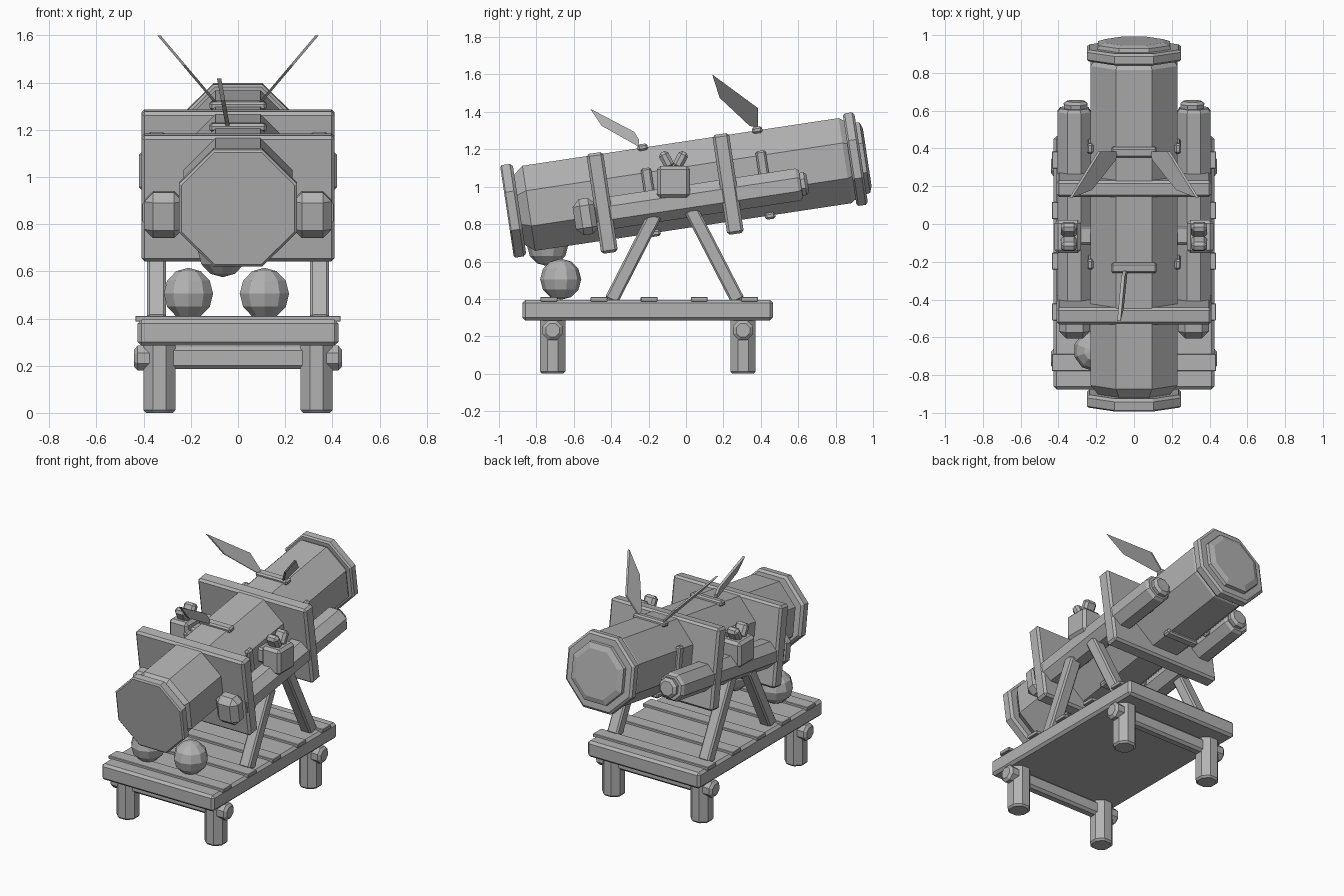
import bpy, bmesh, math
from mathutils import Matrix, Vector

if "Cube" in bpy.data.objects:
    bpy.data.objects.remove(bpy.data.objects["Cube"])

grey = bpy.data.materials.new("plain_grey")
grey.diffuse_color = (0.45, 0.45, 0.45, 1)
grey.use_nodes = True
grey.node_tree.nodes["Principled BSDF"].inputs["Base Color"].default_value = grey.diffuse_color

# Frame of the tilted barrel: local y runs along the bore
TILT = Matrix.Translation((0, 0, 1.011)) @ Matrix.Rotation(math.radians(8.57), 4, 'X')
FLAT = Matrix.Identity(4)


def finish(name, bm, matrix=FLAT, bevel=0):
    bmesh.ops.recalc_face_normals(bm, faces=bm.faces)
    if bevel:
        bmesh.ops.bevel(bm, geom=bm.edges[:], offset=bevel, segments=1,
                        affect='EDGES', clamp_overlap=True)
    mesh = bpy.data.meshes.new(name)
    bm.to_mesh(mesh)
    bm.free()
    mesh.materials.append(grey)
    ob = bpy.data.objects.new(name, mesh)
    ob.matrix_world = matrix
    bpy.context.collection.objects.link(ob)
    return ob


def box(name, center, size, matrix=FLAT, bevel=0.012):
    bm = bmesh.new()
    bmesh.ops.create_cube(bm, size=1)
    bmesh.ops.scale(bm, vec=size, verts=bm.verts)
    return finish(name, bm, matrix @ Matrix.Translation(center), bevel)


def octagon(name, profile, matrix=FLAT, x=0, z=0):
    """Eight-sided turned part along local y; profile = (position, apothem)."""
    bm = bmesh.new()
    rings = []
    for t, r in profile:
        R = r / math.cos(math.pi / 8)
        rings.append([bm.verts.new((x + R * math.cos(a), t, z + R * math.sin(a)))
                      for a in [math.pi / 8 + k * math.pi / 4 for k in range(8)]])
    for a, b in zip(rings, rings[1:]):
        for k in range(8):
            bm.faces.new((a[k], a[k - 1], b[k - 1], b[k]))
    bm.faces.new(rings[0])
    bm.faces.new(rings[-1])
    return finish(name, bm, matrix)


def beam(name, a, b, width, depth, bevel=0.01):
    """Square bar between two points lying in a plane of constant x."""
    a, b = Vector(a), Vector(b)
    d = b - a
    m = Matrix.Translation((a + b) / 2) @ Matrix.Rotation(math.atan2(-d.y, d.z), 4, 'X')
    return box(name, (0, 0, 0), (width, depth, d.length), m, bevel)


def blade(name, outline, x_of_z, thick=0.014):
    """Flat fin from a (y, z) outline, leaning sideways with height."""
    bm = bmesh.new()
    sides = [[bm.verts.new((x_of_z(z) + s, y, z)) for y, z in outline]
             for s in (-thick / 2, thick / 2)]
    bm.faces.new(sides[0])
    bm.faces.new(sides[1])
    for k in range(len(outline)):
        bm.faces.new((sides[0][k], sides[0][k - 1], sides[1][k - 1], sides[1][k]))
    return finish(name, bm)


# Barrel with end rings and stepped rear cap
octagon("barrel", [(-.92, .175), (-.85, .23), (.86, .23), (.89, .21)], TILT)
octagon("front_ring", [(-.968, .24), (-.96, .25), (-.915, .25), (-.9, .235)], TILT)
octagon("rear_ring", [(.885, .24), (.895, .25), (.935, .25), (.947, .235)], TILT)
octagon("rear_cap", [(.94, .195), (.967, .19), (.98, .155)], TILT)

# Square clamp plates
for name, t in (("front_clamp", -.458), ("rear_clamp", .223)):
    box(name, (0, t, -.03), (.82, .09, .54), TILT, .014)

# Short straps on the four main barrel faces
for t in (-.2, .42):
    for k in range(4):
        turn = Matrix.Rotation(k * math.pi / 2, 4, 'Y')
        box("barrel_strap", (0, t, .232), (.24, .055, .036), TILT @ turn, .01)

for s in (-1, 1):
    # Side tubes
    octagon("side_tube", [(-.5, .087), (.59, .087), (.608, .075)], TILT, s * .317, -.089)
    octagon("tube_nozzle", [(.6, .06), (.63, .063), (.645, .045)], TILT, s * .309, -.089)
    box("tube_end_block", (s * .315, -.555, -.089), (.165, .125, .195), TILT, .038)

    # Side boxes with splayed knobs
    box("side_box", (s * .35, -.067, 1.025), (.14, .175, .172), bevel=.018)
    box("box_link", (s * .25, -.06, 1.02), (.12, .1, .1))
    for d in (-1, 1):
        beam("box_knob", (s * .345, -.067 + d * .015, 1.1),
             (s * .345, -.067 + d * .06, 1.185), .085, .055, .016)

    # Slanted supports
    beam("front_support", (s * .345, -.165, .85), (s * .345, -.4, .39), .08, .075)
    beam("rear_support", (s * .345, .025, .88), (s * .345, .278, .39), .08, .075)

    # Rear fins
    blade("rear_fin", [(.14, 1.6), (.385, 1.42), (.385, 1.315), (.34, 1.325), (.18, 1.475)],
          lambda z: s * (.09 + (z - 1.31) * .845))

    # Posts and side bolts
    for y in (-.713, .305):
        stand = Matrix.Translation((s * .333, y, 0)) @ Matrix.Rotation(math.pi / 2, 4, 'X')
        octagon("post", [(0, .057), (.012, .0675), (.3, .0675)], stand)
        side = Matrix.Translation((0, y, .232)) @ Matrix.Rotation(-s * math.pi / 2, 4, 'Z')
        octagon("post_bolt", [(.36, .053), (.425, .053), (.44, .036)], side)

# Posts stand upward from the floor
for ob in bpy.data.objects:
    if ob.name.startswith("post") and "bolt" not in ob.name:
        for v in ob.data.vertices:
            v.co.y, v.co.z = v.co.y, v.co.z

# Small front fin
blade("front_fin", [(-.513, 1.417), (-.278, 1.294), (-.25, 1.25), (-.255, 1.215), (-.45, 1.325)],
      lambda z: -.08 + (1.417 - z) * .18, .018)

# Deck, slats and cross rails
box("deck", (0, -.205, .34), (.85, 1.34, .11), bevel=.016)
for k in range(5):
    box("slat", (0, -.733 + k * .268, .399), (.87, .09, .024), bevel=.003)
for y in (-.713, .305):
    box("cross_rail", (0, y, .233), (.58, .07, .095), bevel=.016)

# Shot pile
for x, y, z in ((-.21, -.67, .505), (.112, -.67, .505), (-.065, -.74, .685)):
    bm = bmesh.new()
    bmesh.ops.create_uvsphere(bm, u_segments=10, v_segments=6, radius=.11)
    finish("shot_ball", bm, Matrix.Translation((x, y, z)))
